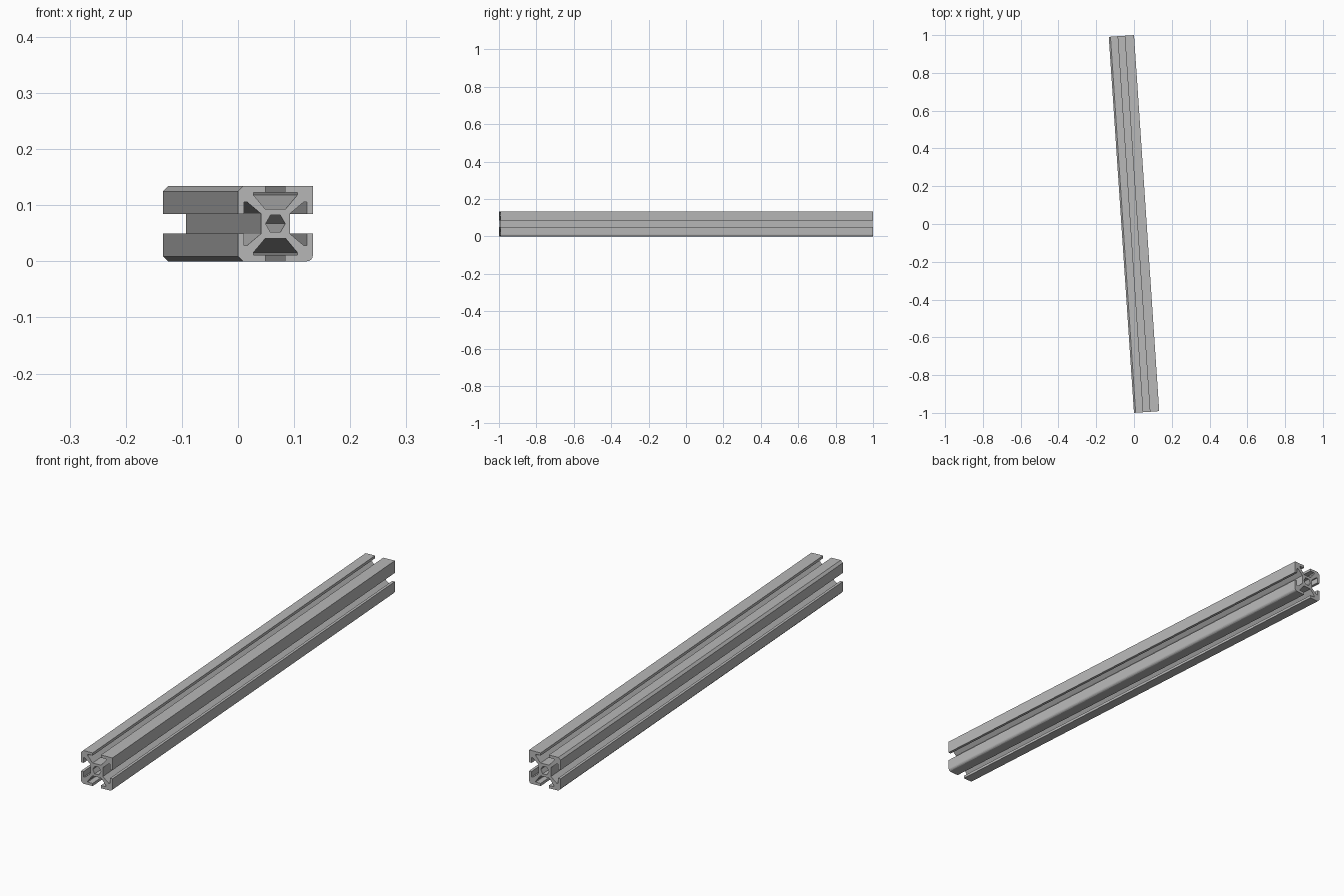
import bpy, bmesh, math
from mathutils import Matrix, Vector

if "Cube" in bpy.data.objects:
    bpy.data.objects.remove(bpy.data.objects["Cube"], do_unlink=True)

HALF = 0.067      # half the side of the square section
LENGTH = 1.995
SLOT = 0.0175     # half width of the slot mouth
LIP = 0.056       # inner face of the lips
POCKET = 0.039    # half width of the pocket behind the lips
CORE = 0.026      # half width of the core
BASE = 0.018      # half width of the pocket floor
ANGLE = math.atan2(2 * HALF, 2)

aluminium = bpy.data.materials.new("brushed_grey")
aluminium.use_nodes = True
grey = (0.48, 0.48, 0.48, 1)
aluminium.diffuse_color = grey
aluminium.node_tree.nodes["Principled BSDF"].inputs["Base Color"].default_value = grey


def corner(radius, steps):
    """Outer corner: square, chamfered or rounded."""
    if not radius:
        return [(HALF, HALF)]
    c = HALF - radius
    turns = [math.pi / 2 * i / steps for i in range(steps + 1)]
    return [(c + radius * math.cos(t), c + radius * math.sin(t)) for t in turns]


def quarter(radius, steps):
    """One web with its L-shaped lip, from one slot round to the next."""
    side = [(CORE, BASE), (LIP - 0.005, POCKET), (LIP, POCKET), (LIP, SLOT), (HALF, SLOT)]
    return side + corner(radius, steps) + [(z, x) for x, z in reversed(side)]


# Cross-section: four quarters round the core, with one sharp corner
outline = []
for k, (radius, steps) in enumerate([(0, 1), (0.009, 1), (0.009, 1), (0.011, 4)]):
    turn = Matrix.Rotation(k * math.pi / 2, 2)
    outline += [turn @ Vector(p) for p in quarter(radius, steps)]

# Bore through the core
bore = [Vector((math.cos(i * math.pi / 3), math.sin(i * math.pi / 3))) * 0.0175 for i in range(6)]

# Fill the section and extrude it along the rail
bm = bmesh.new()
edges = []
for loop in (outline, bore):
    verts = [bm.verts.new((p.x, -LENGTH / 2, p.y)) for p in loop]
    edges += [bm.edges.new((a, b)) for a, b in zip(verts, verts[1:] + verts[:1])]
bmesh.ops.triangle_fill(bm, use_beauty=True, use_dissolve=False, edges=edges)
result = bmesh.ops.extrude_face_region(bm, geom=bm.faces[:], use_keep_orig=True)
moved = [g for g in result["geom"] if isinstance(g, bmesh.types.BMVert)]
bmesh.ops.translate(bm, verts=moved, vec=(0, LENGTH, 0))
bmesh.ops.recalc_face_normals(bm, faces=bm.faces[:])

# Lay the rail slightly askew on the floor
bm.transform(Matrix.Translation((0, 0, HALF)) @ Matrix.Rotation(ANGLE, 4, "Z"))
mesh = bpy.data.meshes.new("slotted_rail")
bm.to_mesh(mesh)
bm.free()
mesh.materials.append(aluminium)
rail = bpy.data.objects.new("slotted_rail", mesh)
bpy.context.collection.objects.link(rail)
